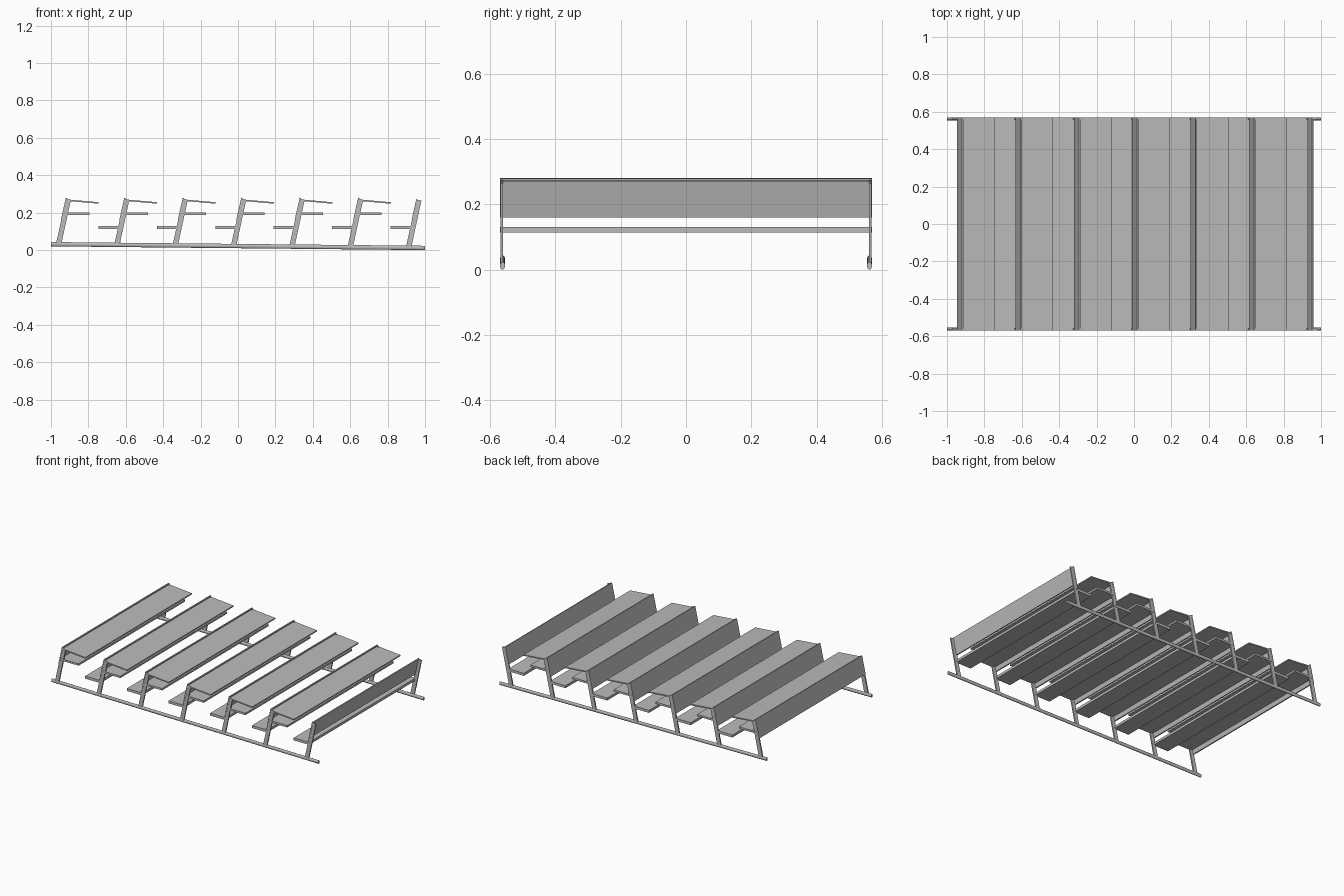
import bpy, math
from mathutils import Matrix

if "Cube" in bpy.data.objects:
    bpy.data.objects.remove(bpy.data.objects["Cube"])

grey = bpy.data.materials.new("light grey")
grey.diffuse_color = (0.5, 0.5, 0.5, 1)
grey.use_nodes = True
grey.node_tree.nodes["Principled BSDF"].inputs["Base Color"].default_value = grey.diffuse_color

PITCH, ROWS, HALF_Y = 0.3125, 7, 0.57
LEAN = (0.277 - 0.035) / 0.054      # rise over run of the leaning posts


def extrude(name, profile, y0, y1):
    """Closed XZ profile extruded along Y."""
    n = len(profile)
    verts = [(x, y, z) for y in (y0, y1) for x, z in profile]
    faces = [tuple(range(n)), tuple(range(2 * n - 1, n - 1, -1))]
    faces += [(i, i + n, (i + 1) % n + n, (i + 1) % n) for i in range(n)]
    mesh = bpy.data.meshes.new(name)
    mesh.from_pydata(verts, [], faces)
    mesh.materials.append(grey)
    obj = bpy.data.objects.new(name, mesh)
    bpy.context.collection.objects.link(obj)
    return obj


def rail_z(x):
    return 0.0215 - 0.0100 * x


def lean_x(x, z):
    """X of the post's back edge at height z."""
    return x + (z - 0.035) / LEAN


# Gently sloping oval floor rails
for side in (-1, 1):
    bpy.ops.mesh.primitive_cylinder_add(vertices=16, radius=1, depth=2)
    rail = bpy.context.object
    rail.name = "floor_rail"
    rail.data.transform(Matrix.Diagonal((0.0115, 0.008, 1, 1)))
    rail.data.transform(Matrix.Rotation(math.pi / 2 + math.atan(0.01), 4, 'Y'))
    rail.location = (0, side * 0.562, 0.0215)
    rail.data.materials.append(grey)
    bpy.ops.object.shade_smooth_by_angle()

for i in range(ROWS):
    x = -0.973 + i * PITCH
    last = i == ROWS - 1
    foot, top = rail_z(x), 0.27 if last else 0.275

    # Leaning flat posts at both ends
    for y in (-0.569, 0.560):
        extrude("post", [(lean_x(x, foot), foot), (lean_x(x, foot) + 0.029, foot),
                         (lean_x(x, top) + 0.026, top - 0.006), (lean_x(x, top), top)],
                y, y + 0.009)

    # Leaning back panel on the rear edge of the posts
    lo, hi = 0.16, 0.272 if last else 0.28
    extrude("back_panel", [(lean_x(x, lo) - 0.002, lo), (lean_x(x, lo) + 0.006, lo),
                           (lean_x(x, hi) + 0.006, hi - 0.001), (lean_x(x, hi) - 0.002, hi)],
            -HALF_Y, HALF_Y)

    if not last:
        # Sloping desk top and the book shelf beneath it
        a, b = x + 0.056, x + 0.228
        extrude("desk_top", [(a, 0.263), (b, 0.248), (b, 0.256), (a, 0.271)],
                -HALF_Y, HALF_Y)
        extrude("book_shelf", [(x + 0.042, 0.187), (x + 0.178, 0.187),
                               (x + 0.178, 0.200), (x + 0.042, 0.200)], -HALF_Y, HALF_Y)
    if i:
        # Seat carried in front of the posts
        extrude("seat", [(x - 0.086, 0.113), (x + 0.029, 0.113),
                         (x + 0.029, 0.130), (x - 0.086, 0.130)], -HALF_Y, HALF_Y)
